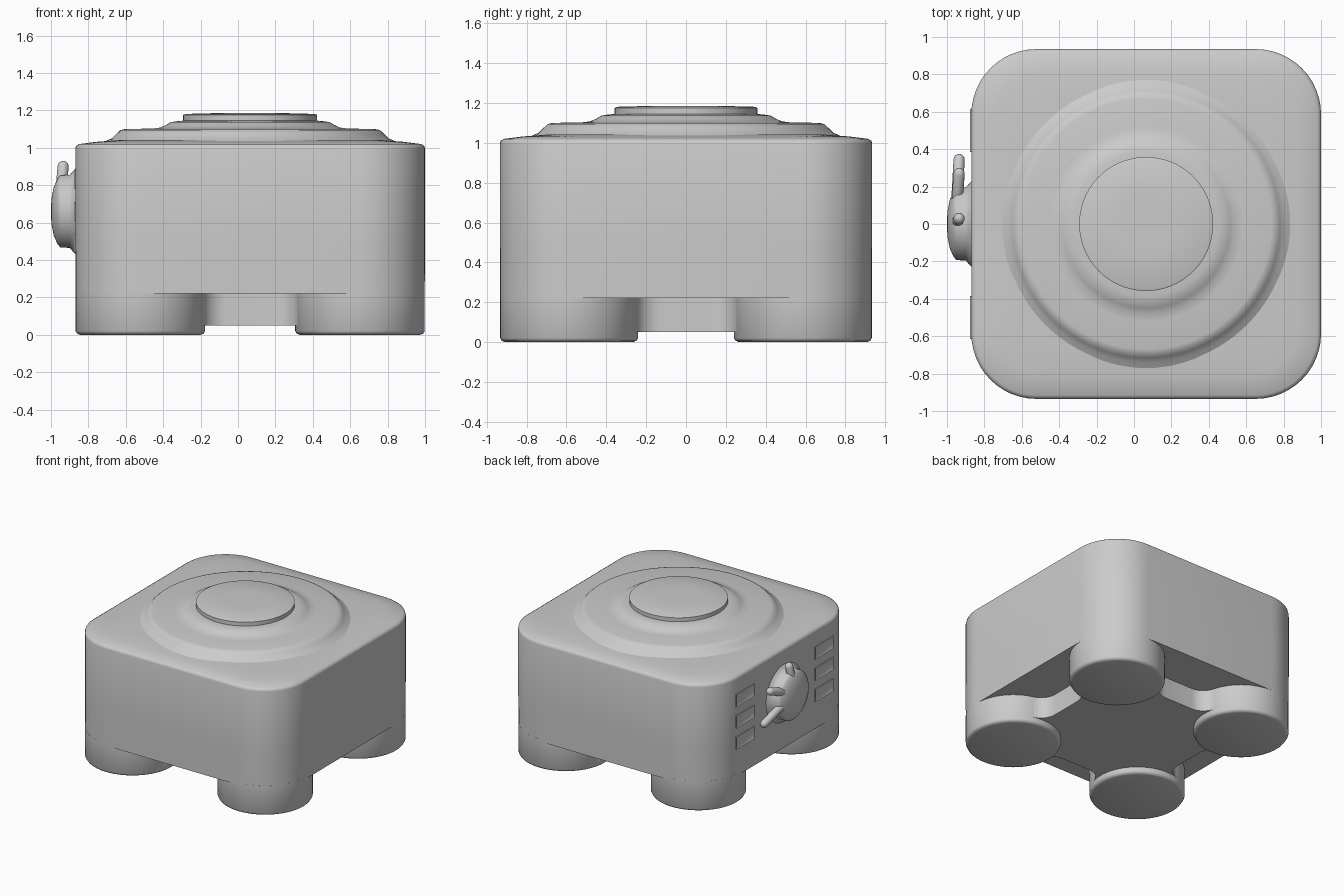
import bpy, bmesh, math
from mathutils import Vector, Matrix

if "Cube" in bpy.data.objects:
    bpy.data.objects.remove(bpy.data.objects["Cube"])

CX = 0.065          # body centre in x
FOOT, FR = 0.587, 0.346


def finish(name, bm, angle=35):
    bmesh.ops.recalc_face_normals(bm, faces=bm.faces)
    me = bpy.data.meshes.new(name)
    bm.to_mesh(me)
    bm.free()
    ob = bpy.data.objects.new(name, me)
    bpy.context.collection.objects.link(ob)
    bpy.ops.object.select_all(action='DESELECT')
    ob.select_set(True)
    bpy.context.view_layer.objects.active = ob
    bpy.ops.object.shade_smooth_by_angle(angle=math.radians(angle))
    return ob


def loft(name, loops, angle=35):
    """Skin a stack of equal-length loops and cap both ends."""
    bm = bmesh.new()
    rings = [[bm.verts.new(p) for p in lp] for lp in loops]
    n = len(rings[0])
    for a, b in zip(rings, rings[1:]):
        for i in range(n):
            bm.faces.new((a[i], a[(i + 1) % n], b[(i + 1) % n], b[i]))
    bm.faces.new(rings[0][::-1])
    bm.faces.new(rings[-1])
    return finish(name, bm, angle)


def rounded_square(half, r, z, seg=12):
    pts = []
    for k in range(4):
        c = Matrix.Rotation(k * math.pi / 2, 2) @ Vector((half - r, half - r))
        for i in range(seg + 1):
            a = (k + i / seg) * math.pi / 2
            pts.append((CX + c.x + r * math.cos(a), c.y + r * math.sin(a), z))
    return pts


def circle(cx, cy, r, z, n=64):
    return [(cx + r * math.cos(2 * math.pi * i / n), cy + r * math.sin(2 * math.pi * i / n), z)
            for i in range(n)]


# Rounded body with gently sloping top
loft("body", [rounded_square(h, r, z) for h, r, z in (
    (0.933, 0.347, 0.22), (0.935, 0.349, 0.5), (0.935, 0.349, 0.995),
    (0.931, 0.345, 1.01), (0.915, 0.33, 1.02), (0.82, 0.29, 1.032), (0.70, 0.25, 1.041))], 50)

# Stepped round lid
loft("lid", [circle(CX, 0, r, z, 96) for r, z in (
    (0.79, 1.02), (0.765, 1.04), (0.74, 1.05), (0.715, 1.075), (0.695, 1.094), (0.67, 1.10),
    (0.52, 1.103), (0.48, 1.108), (0.45, 1.122), (0.425, 1.137), (0.39, 1.142), (0.36, 1.145))], 50)
loft("lid_button", [circle(CX, 0, r, z, 96) for r, z in (
    (0.358, 1.13), (0.358, 1.176), (0.345, 1.181), (0.16, 1.186))])

# Four feet
for i, (sx, sy) in enumerate(((-1, -1), (1, -1), (1, 1), (-1, 1))):
    loft(f"foot_{i + 1}", [circle(CX + sx * FOOT, sy * FOOT, r, z) for r, z in (
        (FR - 0.025, 0), (FR - 0.008, 0.006), (FR, 0.02), (FR, 0.24))], 50)

# Recessed base between the feet, filleted into each foot
D, RF = 0.58, 0.13
u = FOOT - math.sqrt((FR + RF) ** 2 - (FOOT - D - RF) ** 2)
a0 = math.atan2(D + RF - FOOT, u - FOOT)
arc = []
for i in range(9):
    a = a0 + (math.pi / 2 - a0) * i / 8
    arc.append(Vector((-u + RF * math.cos(a), -(D + RF) + RF * math.sin(a))))
side = arc + [Vector((-p.x, p.y)) for p in reversed(arc)]
outline = [Matrix.Rotation(k * math.pi / 2, 2) @ p for k in range(4) for p in side]
loft("recessed_base", [[(CX + p.x, p.y, z) for p in outline] for z in (0.05, 0.25)])

# Round knob on the left side: flared neck and domed disc
knob = loft("knob", [circle(0, 0, r, z, 48) for r, z in (
    (0.24, -0.01), (0.215, 0.012), (0.195, 0.03), (0.193, 0.08), (0.175, 0.095),
    (0.13, 0.115), (0.07, 0.127), (0.02, 0.13))], 60)
knob.matrix_world = Matrix.Translation((-0.87, 0, 0.66)) @ Matrix.Rotation(-math.pi / 2, 4, 'Y')

# Finger-like levers on the knob
for i, (ty, tz) in enumerate(((0.345, 0.56), (0.27, 0.79), (0.03, 0.90))):
    p0, p1 = Vector((-0.955, -0.01, 0.68)), Vector((-0.935, ty, tz))
    d = p1 - p0
    L, r = d.length, 0.03
    prof = [(0.006, -r)] + [(r, 0), (r, L)] + [(r * math.cos(t), L + r * math.sin(t)) for t in (0.5, 1.0, 1.4)]
    ob = loft(f"knob_lever_{i + 1}", [circle(0, 0, q, z, 20) for q, z in prof], 60)
    ob.matrix_world = Matrix.Translation(p0) @ d.to_track_quat('Z', 'Y').to_matrix().to_4x4()

# Two columns of framed vents beside the knob
for sy in (-1, 1):
    for k, z in enumerate((0.49, 0.66, 0.83)):
        bm = bmesh.new()
        bmesh.ops.create_cube(bm, size=1, matrix=Matrix.Translation((-0.868, sy * 0.5, z))
                              @ Matrix.Diagonal((0.02, 0.23, 0.1, 1)))
        f = min(bm.faces, key=lambda q: q.calc_center_median().x)
        bmesh.ops.inset_individual(bm, faces=[f], thickness=0.018)
        bmesh.ops.translate(bm, verts=f.verts, vec=(0.007, 0, 0))
        finish(f"vent_{'left' if sy > 0 else 'right'}_{k + 1}", bm)
